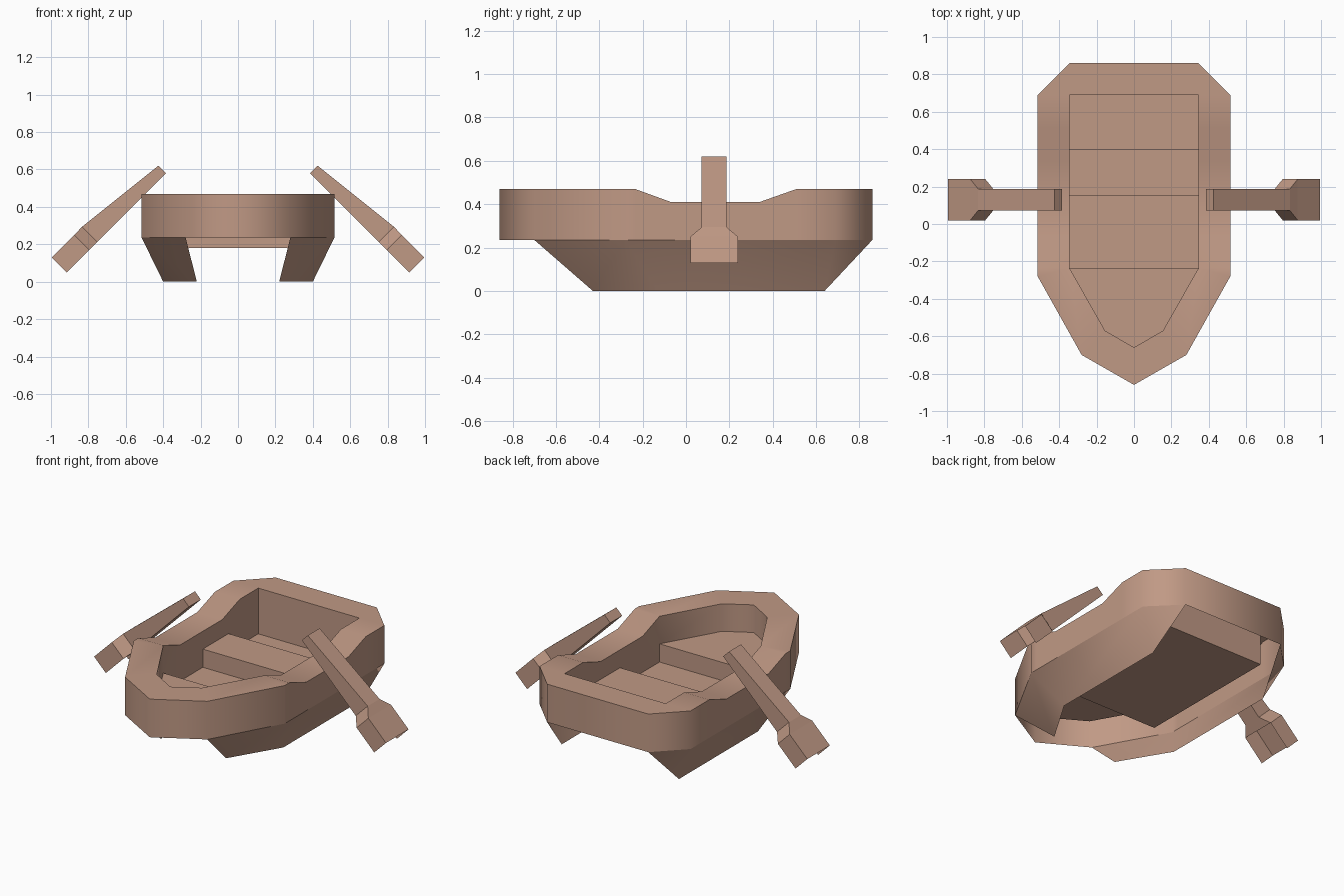
import bpy, bmesh, math
from mathutils import Vector

cube = bpy.data.objects.get("Cube")
if cube:
    bpy.data.objects.remove(cube, do_unlink=True)

wood = bpy.data.materials.new("warm_wood")
wood.use_nodes = True
WOOD = (0.53, 0.32, 0.235, 1)
wood.diffuse_color = WOOD
bsdf = wood.node_tree.nodes["Principled BSDF"]
bsdf.inputs["Base Color"].default_value = WOOD
bsdf.inputs["Roughness"].default_value = 0.8


def finish(name, bm, mirror=False, smooth=None):
    """Turn a bmesh into a named object, optionally mirrored across x."""
    bmesh.ops.remove_doubles(bm, verts=bm.verts, dist=0.0005)
    bmesh.ops.dissolve_degenerate(bm, edges=bm.edges, dist=0.0005)
    mesh = bpy.data.meshes.new(name)
    bm.to_mesh(mesh)
    bm.free()
    mesh.materials.append(wood)
    obj = bpy.data.objects.new(name, mesh)
    bpy.context.collection.objects.link(obj)
    bpy.ops.object.select_all(action='DESELECT')
    obj.select_set(True)
    bpy.context.view_layer.objects.active = obj
    if mirror:
        mod = obj.modifiers.new("Mirror", 'MIRROR')
        mod.use_clip = True
        bpy.ops.object.modifier_apply(modifier=mod.name)
    if smooth:
        bpy.ops.object.shade_smooth_by_angle(angle=math.radians(smooth))
    return obj


def loft(stations):
    """Skin quads between equal-length rows of points."""
    bm = bmesh.new()
    rows = [[bm.verts.new(p) for p in row] for row in stations]
    for a, b in zip(rows, rows[1:]):
        for i in range(len(a) - 1):
            bm.faces.new((a[i], b[i], b[i + 1], a[i + 1]))
    return bm


def box(name, lo, hi):
    bm = bmesh.new()
    bmesh.ops.create_cube(bm, size=1)
    for v in bm.verts:
        v.co = [lo[k] if v.co[k] < 0 else hi[k] for k in range(3)]
    return finish(name, bm)


HIGH, LOW = 0.47, 0.41          # gunwale heights
SEAM, FLOOR, DECK = 0.235, 0.18, 0.30
OUT, INN, STEP = 0.515, 0.345, -0.235

# Gunwale: outer wall, top and inner wall; (outer xy, inner xy, top, inner foot)
sections = [
    ((0, -0.86), (0, -0.66), HIGH, DECK),
    ((0.28, -0.70), (0.155, -0.57), HIGH, DECK),
    ((OUT, -0.28), (INN, STEP), HIGH, DECK),
    ((OUT, STEP), (INN, STEP), HIGH, FLOOR),
    ((OUT, -0.07), (INN, -0.07), LOW, FLOOR),
    ((OUT, 0.34), (INN, 0.34), LOW, FLOOR),
    ((OUT, 0.51), (INN, 0.51), HIGH, FLOOR),
    ((OUT, 0.69), (INN, 0.69), HIGH, FLOOR),
    ((INN, 0.86), (INN, 0.69), HIGH, FLOOR),
    ((0, 0.86), (0, 0.69), HIGH, FLOOR),
]
finish("gunwale", loft([
    [(*o, SEAM), (*o, top), (*i, top), (*i, foot)] for o, i, top, foot in sections
]), mirror=True, smooth=62)

# Lower hull side panels, open at bow and stern
panels = [
    ((0.22, -0.43), (0.28, -0.70)),
    ((0.40, -0.13), (OUT, -0.28)),
    ((0.40, 0.64), (OUT, 0.69)),
    ((0.40, 0.64), (INN, 0.86)),
]
finish("lower_hull_sides",
       loft([[(*low, 0), (*up, SEAM)] for low, up in panels]),
       mirror=True, smooth=62)

# Floor and bench
box("floor", (-INN, STEP, FLOOR), (INN, 0.69, FLOOR + 0.008))
box("bench", (-INN, 0.15, FLOOR + 0.004), (INN, 0.40, DECK))

# Raised bow deck with its riser
bm = bmesh.new()
half = [i for o, i, top, foot in sections[:3]]
outline = half + [(-x, y) for x, y in reversed(half[1:])]
bm.faces.new([bm.verts.new((x, y, DECK)) for x, y in outline])
bm.faces.new([bm.verts.new(p) for p in (
    (INN, STEP, FLOOR), (-INN, STEP, FLOOR), (-INN, STEP, DECK), (INN, STEP, DECK))])
finish("bow_deck", bm)

# Oars: (distance along shaft, half width, thickness)
stations = [(0, 0.058, 0.057), (0.52, 0.058, 0.115),
            (0.58, 0.11, 0.113), (0.75, 0.11, 0.113)]
grip, mid = Vector((0.385, 0, 0.58)), 0.13
along = Vector((1, 0, -1)).normalized()
out = Vector((1, 0, 1)).normalized()
for side, label in ((1, "left"), (-1, "right")):
    bm = bmesh.new()
    rings = []
    for t, w, thick in stations:
        ring = []
        for y, n in ((-w, 0), (w, 0), (w, thick), (-w, thick)):
            p = grip + along * t + out * n
            ring.append(bm.verts.new((p.x * side, mid + y, p.z)))
        rings.append(ring)
    bm.faces.new(rings[0])
    for s, (a, b) in enumerate(zip(rings, rings[1:])):
        for k in range(4):
            if s == 2 and k == 0:      # blade is hollow underneath
                continue
            j = (k + 1) % 4
            bm.faces.new((a[k], b[k], b[j], a[j]))
    bmesh.ops.recalc_face_normals(bm, faces=bm.faces)
    finish(label + "_oar", bm)
